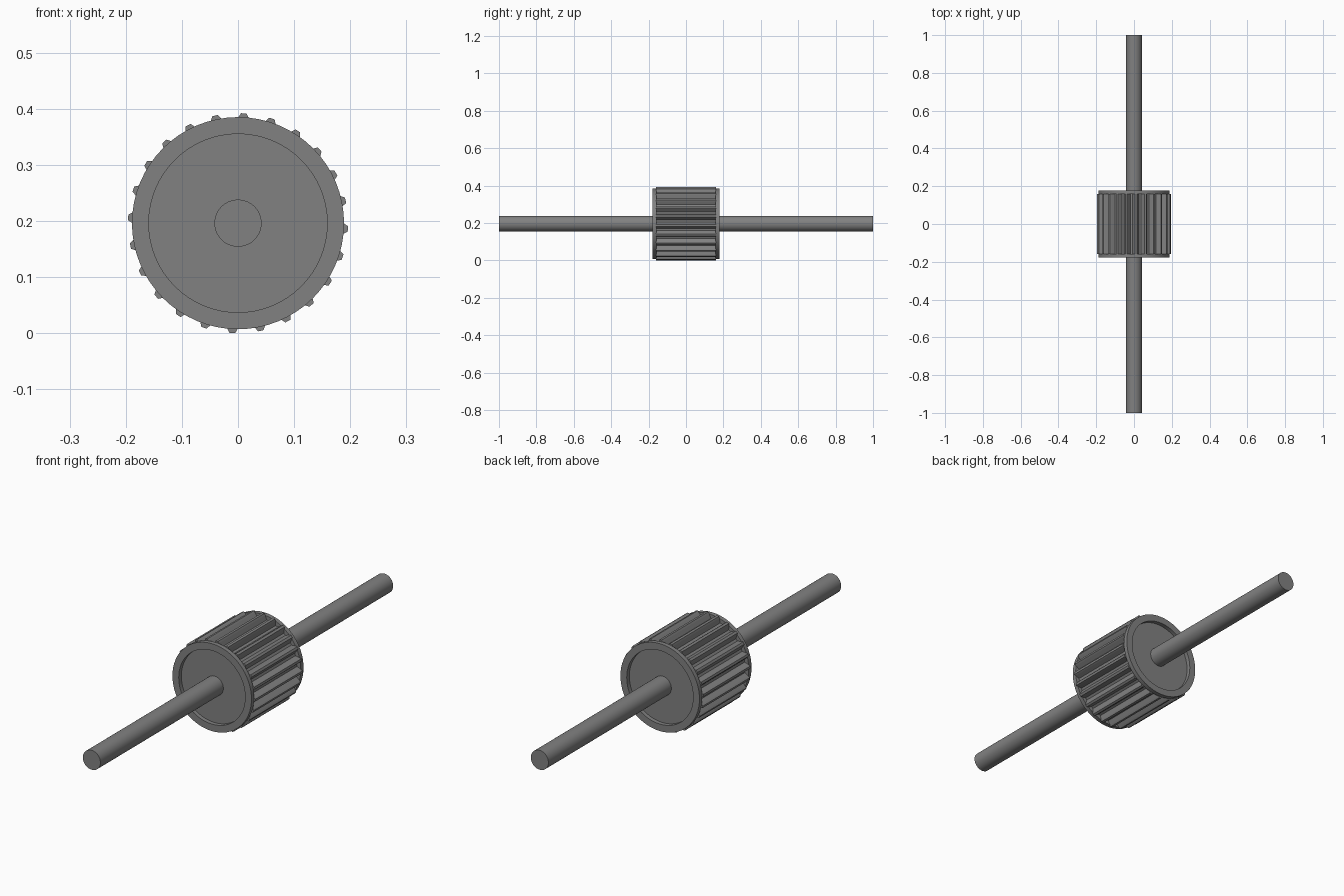
import bpy, bmesh, math

if "Cube" in bpy.data.objects:
    bpy.data.objects.remove(bpy.data.objects["Cube"])

ZC = 0.196      # axle height
SEG = 64

grey = bpy.data.materials.new("dark grey metal")
grey.diffuse_color = (0.22, 0.22, 0.22, 1)
grey.use_nodes = True
grey.node_tree.nodes["Principled BSDF"].inputs["Base Color"].default_value = grey.diffuse_color


def finish(bm, name, smooth=True):
    bmesh.ops.recalc_face_normals(bm, faces=bm.faces)
    mesh = bpy.data.meshes.new(name)
    bm.to_mesh(mesh)
    bm.free()
    obj = bpy.data.objects.new(name, mesh)
    bpy.context.collection.objects.link(obj)
    mesh.materials.append(grey)
    obj.location.z = ZC
    if smooth:
        bpy.context.view_layer.objects.active = obj
        obj.select_set(True)
        bpy.ops.object.shade_smooth_by_angle(angle=math.radians(30))
        obj.select_set(False)
    return obj


def lathe(name, profile, closed=False):
    """Spin (radius, y) points around the y axis."""
    bm = bmesh.new()
    vs = [bm.verts.new((r, y, 0)) for r, y in profile]
    edges = [bm.edges.new(p) for p in zip(vs, vs[1:])]
    if closed:
        edges.append(bm.edges.new((vs[-1], vs[0])))
    bmesh.ops.spin(bm, geom=vs + edges, cent=(0, 0, 0), axis=(0, 1, 0),
                   angle=math.tau, steps=SEG, use_merge=True)
    bmesh.ops.remove_doubles(bm, verts=bm.verts, dist=1e-5)
    return finish(bm, name)


# Long axle through the roller
lathe("axle", [(0, -1), (0.042, -1), (0.042, 1), (0, 1)])

# Roller core
lathe("roller_core", [(0, -0.16), (0.172, -0.16), (0.172, 0.16), (0, 0.16)])

# Raised rims at both ends, leaving recessed end faces
for name, s in (("front_rim", -1), ("back_rim", 1)):
    lathe(name, [(0.159, s * 0.159), (0.189, s * 0.159),
                 (0.189, s * 0.178), (0.159, s * 0.178)], closed=True)

# Tapered grip teeth around the core
bm = bmesh.new()
tooth = [(-0.018, 0.169), (-0.009, 0.189), (-0.005, 0.196),
         (0.005, 0.196), (0.009, 0.189), (0.018, 0.169)]
for i in range(24):
    a = math.radians(3 + 15 * i)
    c, s = math.cos(a), math.sin(a)
    ends = [[bm.verts.new((t * c + r * s, y, r * c - t * s)) for t, r in tooth]
            for y in (-0.16, 0.16)]
    bm.faces.new(ends[0])
    bm.faces.new(ends[1][::-1])
    for k in range(len(tooth)):
        n = (k + 1) % len(tooth)
        bm.faces.new((ends[0][k], ends[0][n], ends[1][n], ends[1][k]))
finish(bm, "grip_teeth", smooth=False)
